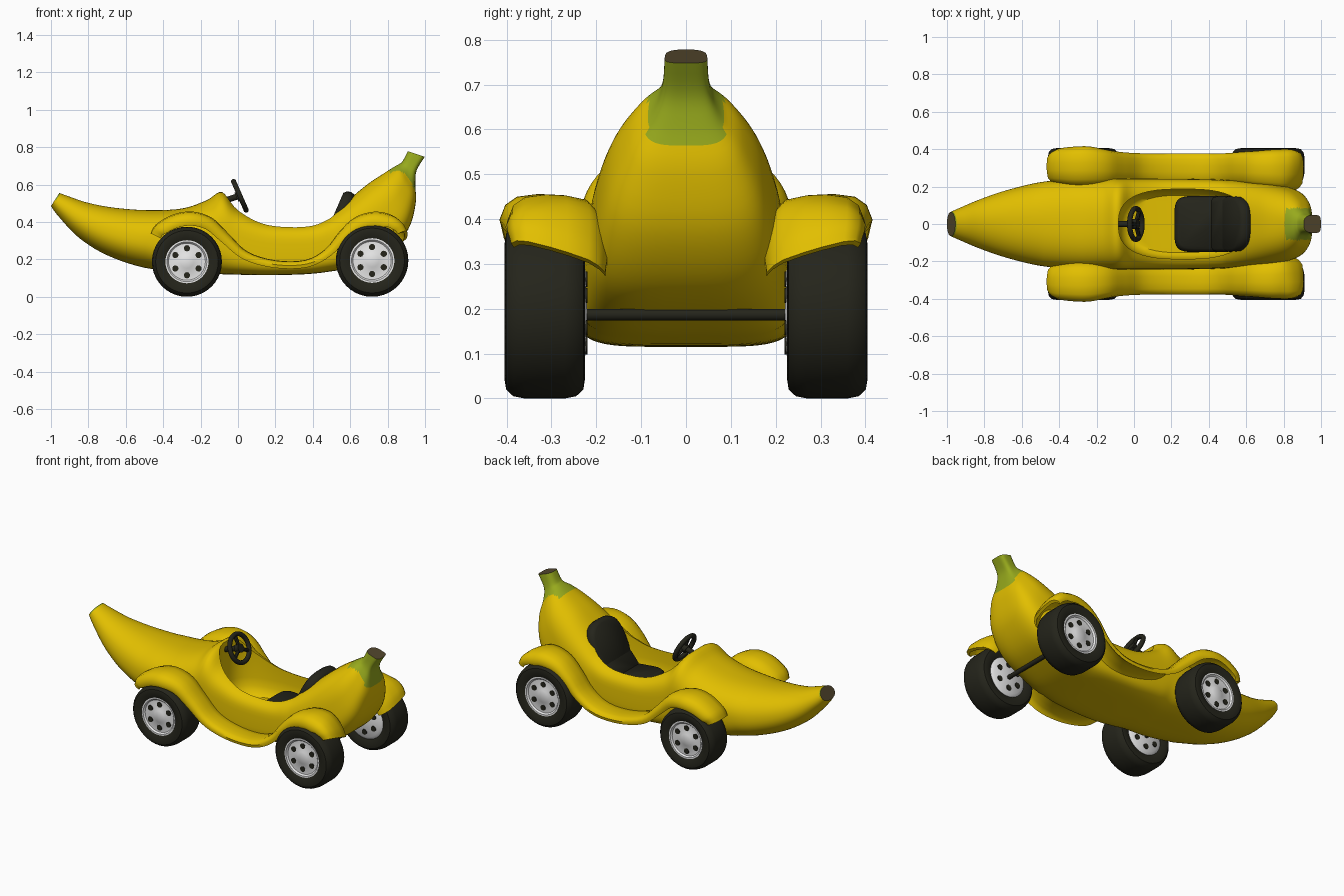
import bpy, bmesh, math
from mathutils import Vector, Matrix

if "Cube" in bpy.data.objects:
    bpy.data.objects.remove(bpy.data.objects["Cube"])


def material(name, rgb):
    m = bpy.data.materials.new(name)
    m.diffuse_color = (*rgb, 1)
    m.use_nodes = True
    m.node_tree.nodes["Principled BSDF"].inputs["Base Color"].default_value = m.diffuse_color
    return m


YELLOW = material("banana yellow", (0.76, 0.52, 0.0))
GREEN = material("stem green", (0.31, 0.40, 0.012))
BROWN = material("tip brown", (0.085, 0.062, 0.026))
DARK = material("dark rubber", (0.018, 0.018, 0.011))
SILVER = material("rim silver", (0.85, 0.85, 0.85))


def finish(name, bm, mats, angle=40):
    bmesh.ops.remove_doubles(bm, verts=bm.verts, dist=1e-5)
    bmesh.ops.recalc_face_normals(bm, faces=bm.faces)
    me = bpy.data.meshes.new(name)
    bm.to_mesh(me)
    bm.free()
    ob = bpy.data.objects.new(name, me)
    bpy.context.collection.objects.link(ob)
    for m in mats:
        me.materials.append(m)
    smooth(ob, angle)
    return ob


def smooth(ob, angle=40):
    bpy.ops.object.select_all(action='DESELECT')
    ob.select_set(True)
    bpy.context.view_layer.objects.active = ob
    bpy.ops.object.shade_smooth_by_angle(angle=math.radians(angle))


def spline(rows, sub):
    """Smooth interpolation through rows of numbers."""
    out = []
    for i in range(len(rows) - 1):
        p = [rows[max(0, min(len(rows) - 1, i + k))] for k in (-1, 0, 1, 2)]
        for s in range(sub):
            t = s / sub
            out.append([0.5 * (2 * b + (c - a) * t + (2 * a - 5 * b + 4 * c - d) * t * t
                        + (3 * b - a - 3 * c + d) * t ** 3) for a, b, c, d in zip(*p)])
    return out + [list(rows[-1])]


def superellipse(n, count, n_low=None):
    for k in range(count):
        a = 2 * math.pi * (k + 0.5) / count
        c, s = math.cos(a), math.sin(a)
        e = 2 / (n_low if n_low and s < 0 else n)
        yield (math.copysign(abs(c) ** e, c), math.copysign(abs(s) ** e, s))


def loft(rings, caps=True, wrap=False):
    bm = bmesh.new()
    vs = [[bm.verts.new(p) for p in r] for r in rings]
    n = len(vs[0])
    strips = []
    for i in range(len(vs) if wrap else len(vs) - 1):
        a, b = vs[i], vs[(i + 1) % len(vs)]
        strips.append([bm.faces.new((a[k], a[(k + 1) % n], b[(k + 1) % n], b[k])) for k in range(n)])
    ends = [bm.faces.new(vs[0]), bm.faces.new(vs[-1])] if caps else []
    return bm, strips, ends


def lathe(name, profile, mat, centre, side, closed=False, seg=40):
    """Turn (radius, offset) points about the y axis."""
    rings = [[Vector((centre[0] + r * math.cos(2 * math.pi * k / seg), centre[1] + side * a,
                      centre[2] + r * math.sin(2 * math.pi * k / seg))) for k in range(seg)]
             for r, a in profile]
    bm, _, _ = loft(rings, False, closed)
    bmesh.ops.dissolve_degenerate(bm, dist=1e-6, edges=bm.edges)
    return finish(name, bm, [mat], 35)


def rod(name, a, b, r, mat, seg=16):
    a, b = Vector(a), Vector(b)
    bm = bmesh.new()
    m = Matrix.Translation((a + b) / 2) @ (b - a).to_track_quat('Z', 'Y').to_matrix().to_4x4()
    bmesh.ops.create_cone(bm, cap_ends=True, segments=seg, radius1=r, radius2=r,
                          depth=(b - a).length, matrix=m)
    return finish(name, bm, [mat])


# Banana body: bottom x, z, top x, z, half width, roundness
STATIONS = [
    (-1.0, 0.485, -0.955, 0.555, 0.064, 2.1),
    (-0.96, 0.43, -0.90, 0.535, 0.085, 2.1),
    (-0.85, 0.315, -0.80, 0.502, 0.13, 2.1),
    (-0.70, 0.222, -0.66, 0.476, 0.180, 2.2),
    (-0.50, 0.155, -0.48, 0.463, 0.225, 2.3),
    (-0.30, 0.135, -0.30, 0.472, 0.240, 2.5),
    (-0.15, 0.125, -0.17, 0.515, 0.243, 2.5),
    (-0.08, 0.12, -0.085, 0.56, 0.243, 2.7),
    (0.00, 0.118, 0.00, 0.475, 0.243, 3.2),
    (0.15, 0.115, 0.15, 0.402, 0.243, 3.8),
    (0.35, 0.12, 0.35, 0.39, 0.24, 3.8),
    (0.48, 0.133, 0.47, 0.425, 0.236, 3.3),
    (0.62, 0.16, 0.58, 0.51, 0.226, 2.8),
    (0.80, 0.235, 0.69, 0.60, 0.208, 2.6),
    (0.91, 0.36, 0.78, 0.66, 0.176, 2.4),
    (0.95, 0.50, 0.835, 0.695, 0.125, 2.3),
    (0.948, 0.60, 0.862, 0.71, 0.076, 2.4),
    (0.955, 0.675, 0.88, 0.725, 0.053, 2.6),
    (0.999, 0.748, 0.908, 0.778, 0.047, 2.8),
]
SUB = 5
rings = []
for bx, bz, tx, tz, w, n in spline(STATIONS, SUB):
    mid, up = Vector((bx + tx, 0, bz + tz)) / 2, Vector((tx - bx, 0, tz - bz)) / 2
    egg = 0.05 if abs(bx) > 0.5 else 0.02
    low = n + 1.2 * max(0, min(1, (bx + 0.5) / 0.3))
    rings.append([mid + up * v + Vector((0, w * u * (1 - egg * v), 0))
                  for u, v in superellipse(n, 60, low)])
bm, strips, ends = loft(rings)
for i, strip in enumerate(strips):
    for k, f in enumerate(strip):
        c = f.calc_center_median()
        stem = c.x > 0.805 and abs(c.y) < 0.085 and c.z > 0.57 + 0.6 * (0.95 - c.x)
        tip_edge = i < 1 and k < 30
        f.material_index = 1 if stem or i >= 16 * SUB or tip_edge else 0
for f in ends:
    f.material_index = 2
body = finish("banana_body", bm, [YELLOW, GREEN, BROWN])

# Cockpit hollow
rings = [[Vector((0.262 + 0.345 * s * u, 0.187 * s * v, z)) for u, v in superellipse(2.7, 48)]
         for z, s in ((0.20, 0.82), (0.215, 0.9), (0.25, 0.97), (0.30, 1), (0.95, 1))]
bm, _, _ = loft(rings)
cutter = finish("cockpit_cutter", bm, [YELLOW])
mod = body.modifiers.new("cockpit", 'BOOLEAN')
mod.operation, mod.solver, mod.object = 'DIFFERENCE', 'EXACT', cutter
bpy.context.view_layer.objects.active = body
bpy.ops.object.modifier_apply(modifier="cockpit")
smooth(body, 38)
bpy.data.objects.remove(cutter)

# Sweeping fenders joined by a running board: x, z, outer y, inner y, dome amount
FENDER = [(-0.46, 0.335, 0.385, 0.215, 0.7), (-0.43, 0.38, 0.403, 0.21, 0.9),
          (-0.34, 0.43, 0.413, 0.20, 1), (-0.24, 0.443, 0.415, 0.20, 1),
          (-0.14, 0.41, 0.40, 0.205, 0.9), (-0.05, 0.325, 0.385, 0.21, 0.7),
          (0.05, 0.235, 0.378, 0.215, 0.5), (0.20, 0.19, 0.376, 0.215, 0.4),
          (0.36, 0.192, 0.376, 0.215, 0.4), (0.47, 0.25, 0.378, 0.21, 0.5),
          (0.55, 0.345, 0.385, 0.205, 0.7), (0.63, 0.415, 0.39, 0.195, 0.9),
          (0.73, 0.443, 0.397, 0.185, 1), (0.82, 0.425, 0.40, 0.175, 1),
          (0.875, 0.38, 0.398, 0.175, 0.9), (0.90, 0.335, 0.39, 0.18, 0.7)]
SHAPE = [(0, -0.06), (0.07, -0.025), (0.18, 0.0), (0.4, 0.01), (0.6, 0.012), (0.82, 0.006),
         (0.94, -0.012), (1, -0.045)]
path = spline(FENDER, 4)
for side, label in ((-1, "right"), (1, "left")):
    rings = []
    for i, (x, z, yo, yi, dome) in enumerate(path):
        a, b = path[max(0, i - 1)], path[min(len(path) - 1, i + 1)]
        nrm = Vector((a[1] - b[1], 0, b[0] - a[0])).normalized()
        tilt = 0.06 * max(0, min(1, (x - 0.8) / 0.1))

        def edge(t, h):
            return Vector((x, side * (yi + (yo - yi) * t), z + tilt * (t - 0.6))) + nrm * h
        rings.append([edge(t, h * dome) for t, h in SHAPE]
                     + [edge(t * 0.97, h * dome - 0.018) for t, h in reversed(SHAPE)])
    bm, _, _ = loft(rings)
    finish("fender_" + label, bm, [YELLOW], 50)

# Wheels with tyre, rim and dark rim holes on both faces
TYRE = [(0.112, -0.075), (0.145, -0.09), (0.17, -0.086), (0.185, -0.07), (0.19, -0.045),
        (0.19, 0.045), (0.185, 0.07), (0.17, 0.086), (0.145, 0.09), (0.112, 0.075)]
RIM = [(0, 0.076), (0.035, 0.076), (0.045, 0.07), (0.1, 0.07), (0.108, 0.079), (0.117, 0.079),
       (0.117, -0.078), (0.1, -0.09), (0, -0.095)]
for wx, k, axle in ((-0.273, 0.985, "front"), (0.717, 1.02, "rear")):
    wz = 0.19 * k
    for side, label in ((-1, "right"), (1, "left")):
        tag = axle + "_" + label
        c = (wx, side * 0.315, wz)
        lathe("tyre_" + tag, [(r * k, a) for r, a in TYRE], DARK, c, side, True)
        lathe("rim_" + tag, [(r * k, a) for r, a in RIM], SILVER, c, side)
        for j in range(6):
            a = math.pi * (j + 0.5) / 3
            for face, y in (("outer", 0.383), ("inner", 0.220)):
                p = Vector((wx + 0.072 * math.cos(a), side * y, wz + 0.072 * math.sin(a)))
                rod(f"rim_hole_{face}_{tag}_{j}", p, p + Vector((0, side * 0.005, 0)), 0.017, DARK, 10)
    rod("axle_" + axle, (wx, -0.25, wz - 0.007), (wx, 0.25, wz - 0.007), 0.013, DARK)


# Seat cushion, bend and reclined backrest as rounded pads
def pad(name, centre, along, half_w, half_l, thick, n):
    centre, along, across = Vector(centre), Vector(along).normalized(), Vector((0, 1, 0))
    nrm = along.cross(across)
    rings = [[centre + nrm * thick * h + along * half_l * s * v + across * half_w * s * u
              for u, v in superellipse(n, 40)]
             for h, s in ((-1, 0.88), (-0.6, 0.97), (0, 1), (0.6, 0.97), (1, 0.88))]
    bm, _, _ = loft(rings)
    finish(name, bm, [DARK], 60)


pad("seat_cushion", (0.37, 0, 0.245), (1, 0, -0.1), 0.15, 0.155, 0.04, 5)
pad("seat_bend", (0.475, 0, 0.295), (0.65, 0, 0.76), 0.15, 0.085, 0.036, 5)
pad("seat_back", (0.535, 0, 0.40), (0.4, 0, 0.92), 0.152, 0.175, 0.036, 2.8)

# Steering wheel, spokes and column
hub = Vector((0.01, 0, 0.54))
axis = Vector((0.91, 0, 0.40)).normalized()
e1, e2 = Vector((0, 1, 0)), axis.cross(Vector((0, 1, 0)))
rings = []
for i in range(32):
    a = 2 * math.pi * i / 32
    d = e1 * math.cos(a) + e2 * math.sin(a)
    rings.append([hub + d * (0.083 + 0.014 * math.cos(b)) + axis * 0.014 * math.sin(b)
                  for b in (2 * math.pi * j / 10 for j in range(10))])
bm, _, _ = loft(rings, False, True)
finish("steering_wheel", bm, [DARK], 60)
for i in range(3):
    a = math.pi / 2 + 2 * math.pi * i / 3
    rod(f"steering_spoke_{i}", hub, hub + (e1 * math.cos(a) + e2 * math.sin(a)) * 0.083, 0.011, DARK, 8)
rod("steering_hub", hub - axis * 0.02, hub + axis * 0.012, 0.026, DARK)
rod("steering_column", hub, (-0.10, 0, 0.505), 0.016, DARK)
